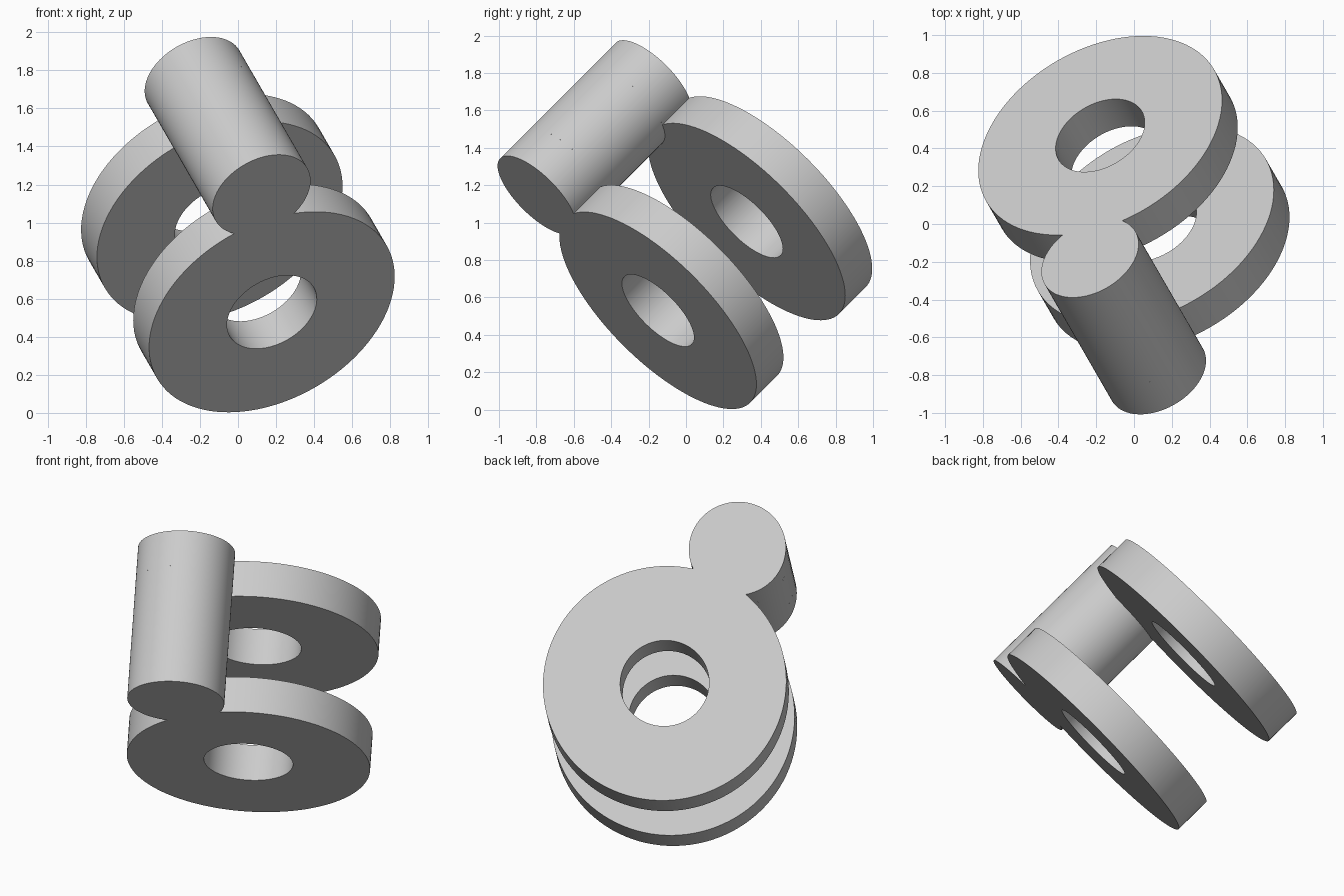
import bpy, bmesh, math
from mathutils import Matrix, Vector

cube = bpy.data.objects.get("Cube")
if cube:
    bpy.data.objects.remove(cube, do_unlink=True)

RING_R, HOLE_R, POST_R = 0.697, 0.255, 0.278
LENGTH, THICK = 0.945, 0.22

# Tilted frame: w runs along the post, u points from ring centre to post
w = Vector((-1, math.sqrt(3), math.sqrt(3))).normalized()
ring_base = Vector((0.178, -0.15, 0.53))
offset = Vector((-0.06, -0.637, 0.627))
offset -= w * offset.dot(w)
GAP = offset.length
u = offset.normalized()
frame = Matrix.Translation(ring_base) @ Matrix((u, w.cross(u), w)).transposed().to_4x4()

grey = bpy.data.materials.new("light_grey")
grey.use_nodes = True
color = (0.6, 0.6, 0.6, 1)
grey.diffuse_color = color
grey.node_tree.nodes["Principled BSDF"].inputs["Base Color"].default_value = color


def arc(cx, r, start, end, n):
    return [(cx + r * math.cos(start + (end - start) * i / n),
             r * math.sin(start + (end - start) * i / n)) for i in range(n)]


def add_loop(bm, points, z):
    verts = [bm.verts.new((x, y, z)) for x, y in points]
    return [bm.edges.new((a, b)) for a, b in zip(verts, verts[1:] + verts[:1])]


def extrude(bm, geom, height):
    out = bmesh.ops.extrude_face_region(bm, geom=geom)["geom"]
    moved = [g for g in out if isinstance(g, bmesh.types.BMVert)]
    bmesh.ops.translate(bm, verts=moved, vec=(0, 0, height))


def finish(bm, name):
    bmesh.ops.recalc_face_normals(bm, faces=bm.faces)
    mesh = bpy.data.meshes.new(name)
    bm.to_mesh(mesh)
    bm.free()
    mesh.materials.append(grey)
    obj = bpy.data.objects.new(name, mesh)
    obj.matrix_world = frame
    bpy.context.collection.objects.link(obj)
    bpy.ops.object.select_all(action="DESELECT")
    obj.select_set(True)
    bpy.context.view_layer.objects.active = obj
    bpy.ops.object.shade_smooth_by_angle(angle=math.radians(30))


# Outline of a ring merged with the round post end
a = math.acos((RING_R**2 + GAP**2 - POST_R**2) / (2 * RING_R * GAP))
b = math.pi - math.acos((POST_R**2 + GAP**2 - RING_R**2) / (2 * POST_R * GAP))
outline = arc(0, RING_R, a, 2 * math.pi - a, 96) + arc(GAP, POST_R, -b, b, 64)
hole = arc(0, HOLE_R, 0, 2 * math.pi, 64)


def ring_plate(name, z):
    bm = bmesh.new()
    edges = add_loop(bm, outline, z) + add_loop(bm, hole, z)
    bmesh.ops.triangle_fill(bm, use_beauty=True, edges=edges, normal=(0, 0, 1))
    extrude(bm, bm.faces[:], THICK)
    finish(bm, name)


ring_plate("front_ring", 0)
ring_plate("back_ring", LENGTH - THICK)

# Post wall between the two rings
bm = bmesh.new()
edges = add_loop(bm, arc(GAP, POST_R, 0, 2 * math.pi, 80), THICK)
top = bmesh.ops.extrude_edge_only(bm, edges=edges)["geom"]
bmesh.ops.translate(bm, verts=[g for g in top if isinstance(g, bmesh.types.BMVert)],
                    vec=(0, 0, LENGTH - 2 * THICK))
finish(bm, "post")
